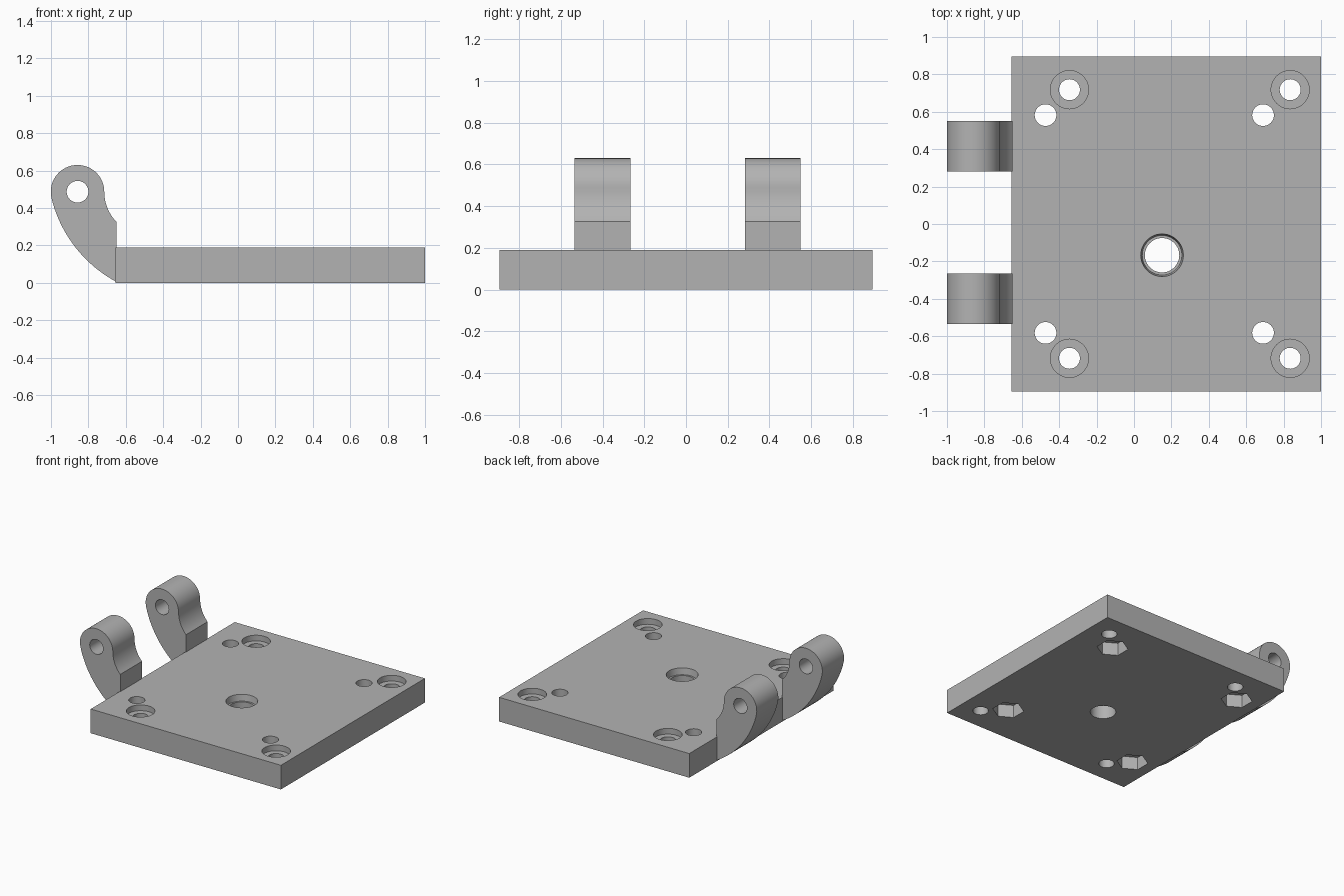
import bpy, bmesh
from math import sin, cos, pi, radians, atan2
from mathutils import Matrix, Vector

cube = bpy.data.objects.get("Cube")
if cube:
    bpy.data.objects.remove(cube, do_unlink=True)

grey = bpy.data.materials.new("plain grey")
grey.use_nodes = True
GREY = (0.45, 0.45, 0.45, 1)
grey.diffuse_color = GREY
grey.node_tree.nodes["Principled BSDF"].inputs["Base Color"].default_value = GREY


def to_object(name, bm):
    bmesh.ops.recalc_face_normals(bm, faces=bm.faces)
    mesh = bpy.data.meshes.new(name)
    bm.to_mesh(mesh)
    bm.free()
    mesh.materials.append(grey)
    obj = bpy.data.objects.new(name, mesh)
    bpy.context.collection.objects.link(obj)
    return obj


def cutter(center, r1, r2, depth, sides=48, axis="Z", turn=0):
    """Cone or prism centred on a point, along z or y."""
    bm = bmesh.new()
    bmesh.ops.create_cone(bm, cap_ends=True, segments=sides, radius1=r1, radius2=r2, depth=depth)
    mat = Matrix.Rotation(turn, 4, "Z")
    if axis == "Y":
        mat = Matrix.Rotation(pi / 2, 4, "X") @ mat
    bm.transform(Matrix.Translation(center) @ mat)
    obj = to_object("cutter", bm)
    obj.hide_render = True
    return obj


def cut(obj, tools):
    bpy.context.view_layer.objects.active = obj
    for tool in tools:
        mod = obj.modifiers.new("cut", "BOOLEAN")
        mod.operation, mod.solver, mod.object = "DIFFERENCE", "EXACT", tool
        bpy.ops.object.modifier_apply(modifier=mod.name)
        bpy.data.objects.remove(tool, do_unlink=True)


def smooth(obj):
    bpy.ops.object.select_all(action="DESELECT")
    obj.select_set(True)
    bpy.context.view_layer.objects.active = obj
    bpy.ops.object.shade_smooth_by_angle(angle=radians(25))


def arc(cx, cz, r, a, b, n):
    return [(cx + r * cos(a + (b - a) * i / n), cz + r * sin(a + (b - a) * i / n)) for i in range(n + 1)]


# Base plate
TOP = 0.19
LEFT, HALF = -0.655, 0.895
bm = bmesh.new()
bmesh.ops.create_cube(bm, size=1)
bm.transform(Matrix.Translation(((1 + LEFT) / 2, 0, TOP / 2)) @ Matrix.Diagonal((1 - LEFT, 2 * HALF, TOP, 1)))
plate = to_object("base_plate", bm)

tools = []
for side in (-1, 1):
    # counterbored corner holes
    for x in (-0.345, 0.835):
        at = Vector((x, side * 0.718, 0))
        tools.append(cutter(at + Vector((0, 0, 0.1)), 0.056, 0.056, 0.5))
        tools.append(cutter(at + Vector((0, 0, TOP)), 0.102, 0.102, 0.09))
    # holes with hexagonal nut pockets underneath
    for x in (-0.473, 0.69):
        at = Vector((x, side * 0.582, 0))
        tools.append(cutter(at + Vector((0, 0, 0.1)), 0.058, 0.058, 0.5))
        tools.append(cutter(at, 0.113, 0.113, 0.2, sides=6))

# Stepped centre hole with a tapered rim
hub = Vector((0.15, -0.167, 0))
tools.append(cutter(hub + Vector((0, 0, 0.1)), 0.092, 0.092, 0.5))
tools.append(cutter(hub + Vector((0, 0, TOP)), 0.106, 0.122, 0.1))
cut(plate, tools)
smooth(plate)

# Hinge lug outline: rounded eye, hollow inner side, long outer sweep
EX, EZ, ER = -0.858, 0.487, 0.143
SX, SZ, SR = -0.318, 0.621, 0.7
EDGE = -0.65
tangent = atan2(EZ - SZ, EX - SX) + 2 * pi
foot = atan2(0.005 - SZ, EDGE - SX) + 2 * pi
HR = 0.232
HX = EX + ER + HR
hollow_end = atan2(0.326 - EZ, EDGE - HX) + 2 * pi
outline = arc(EX, EZ, ER, 0, tangent, 32)
outline += arc(SX, SZ, SR, tangent, foot, 20)[1:]
outline += arc(HX, EZ, HR, hollow_end, pi, 10)[:-1]


def make_lug(name, y0, y1, nut_pocket):
    bm = bmesh.new()
    face = bm.faces.new([bm.verts.new((x, y0, z)) for x, z in outline])
    ext = bmesh.ops.extrude_face_region(bm, geom=[face])
    verts = [v for v in ext["geom"] if isinstance(v, bmesh.types.BMVert)]
    bmesh.ops.translate(bm, verts=verts, vec=(0, y1 - y0, 0))
    lug = to_object(name, bm)
    tools = [cutter((EX, (y0 + y1) / 2, EZ), 0.058, 0.058, 0.6, axis="Y")]
    if nut_pocket:
        tools.append(cutter((EX, y0, EZ), 0.113, 0.113, 0.18, sides=6, axis="Y", turn=pi / 2))
    cut(lug, tools)
    smooth(lug)


make_lug("front_hinge_lug", -0.535, -0.265, False)
make_lug("back_hinge_lug", 0.282, 0.55, True)
